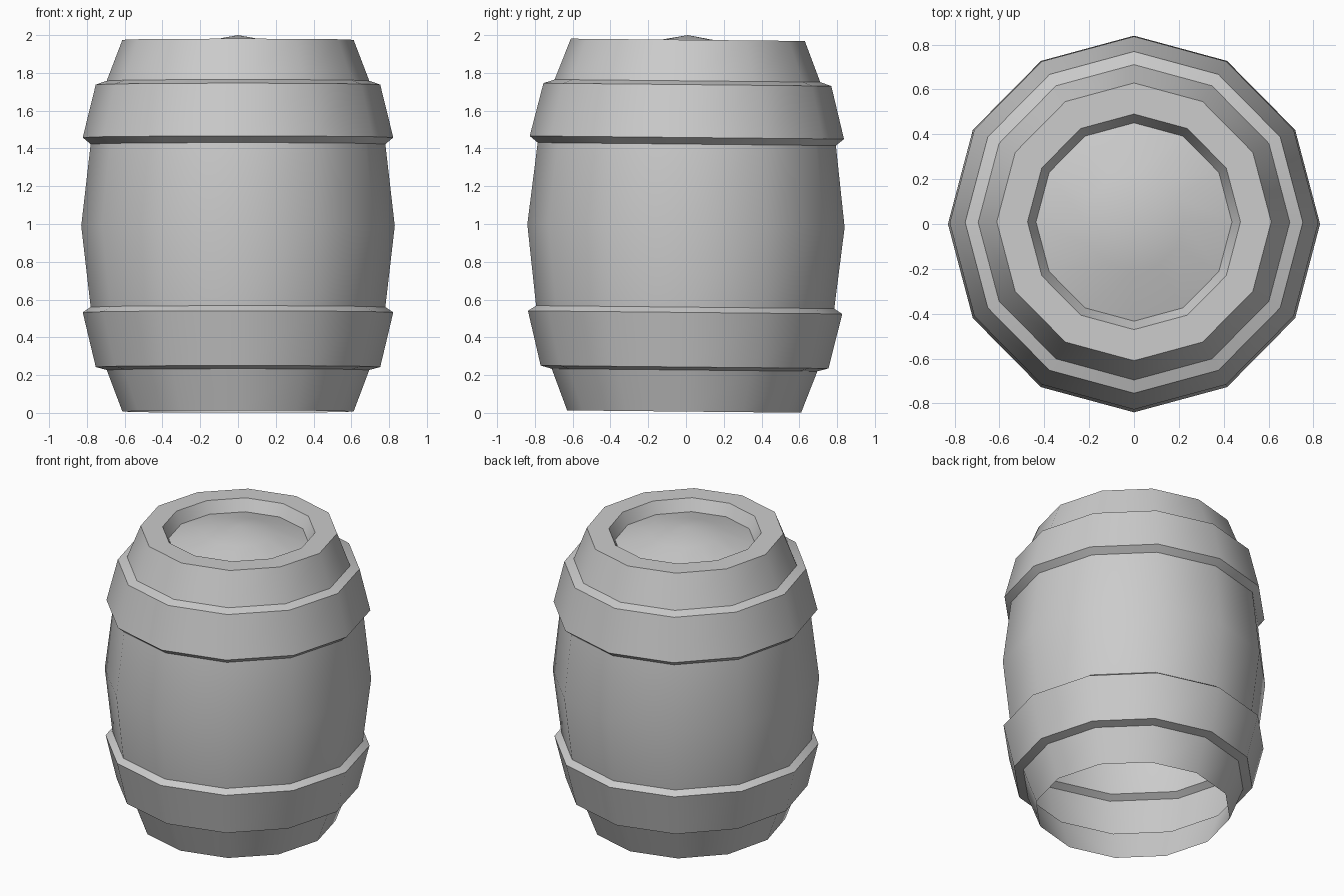
import bpy
import math
from mathutils import Matrix

SIDES = 12

if "Cube" in bpy.data.objects:
    bpy.data.objects.remove(bpy.data.objects["Cube"])

grey = bpy.data.materials.new("plain grey")
grey.use_nodes = True
colour = (0.6, 0.6, 0.6, 1)
grey.diffuse_color = colour
grey.node_tree.nodes["Principled BSDF"].inputs["Base Color"].default_value = colour

# The whole barrel leans very slightly towards the back
LEAN = (Matrix.Translation((0, 0, 1)) @ Matrix.Rotation(-0.01, 4, "X")
        @ Matrix.Translation((0, 0, -1)))


def lathe(name, profile):
    """Turn a (radius, height) profile; a zero radius closes in a point."""
    verts, faces, rings = [], [], []
    for r, z in profile:
        count = SIDES if r else 1
        start = len(verts)
        for i in range(count):
            a = math.tau * i / SIDES
            verts.append(LEAN @ Matrix.Diagonal((1, 1.012, 1, 1))
                         @ Matrix.Rotation(a, 4, "Z") @ Matrix.Translation((r, 0, z)).to_translation())
        rings.append([start + i % count for i in range(SIDES)])
    for low, high in zip(rings, rings[1:]):
        for i in range(SIDES):
            j = (i + 1) % SIDES
            face = [low[i], low[j], high[j], high[i]]
            faces.append(list(dict.fromkeys(face)))
    mesh = bpy.data.meshes.new(name)
    mesh.from_pydata(verts, [], faces)
    mesh.materials.append(grey)
    obj = bpy.data.objects.new(name, mesh)
    bpy.context.collection.objects.link(obj)
    bpy.ops.object.select_all(action="DESELECT")
    obj.select_set(True)
    bpy.context.view_layer.objects.active = obj
    bpy.ops.object.shade_smooth_by_angle(angle=math.radians(35))
    return obj


# Open-bottomed shell with two raised hoops and a thick top rim
lathe("barrel_shell", [
    (0.612, 0.007), (0.695, 0.227),                                # foot
    (0.753, 0.243), (0.822, 0.532), (0.78, 0.56),                  # lower hoop
    (0.83, 0.99), (0.78, 1.423),                                   # belly
    (0.822, 1.458), (0.753, 1.738), (0.695, 1.758),                # upper hoop
    (0.612, 1.975), (0.475, 1.975), (0.437, 1.897),                # rim and recess
])

# Domed lid sunk inside the rim
lathe("domed_lid", [(0.437, 1.897), (0.22, 1.96), (0, 2.0)])
